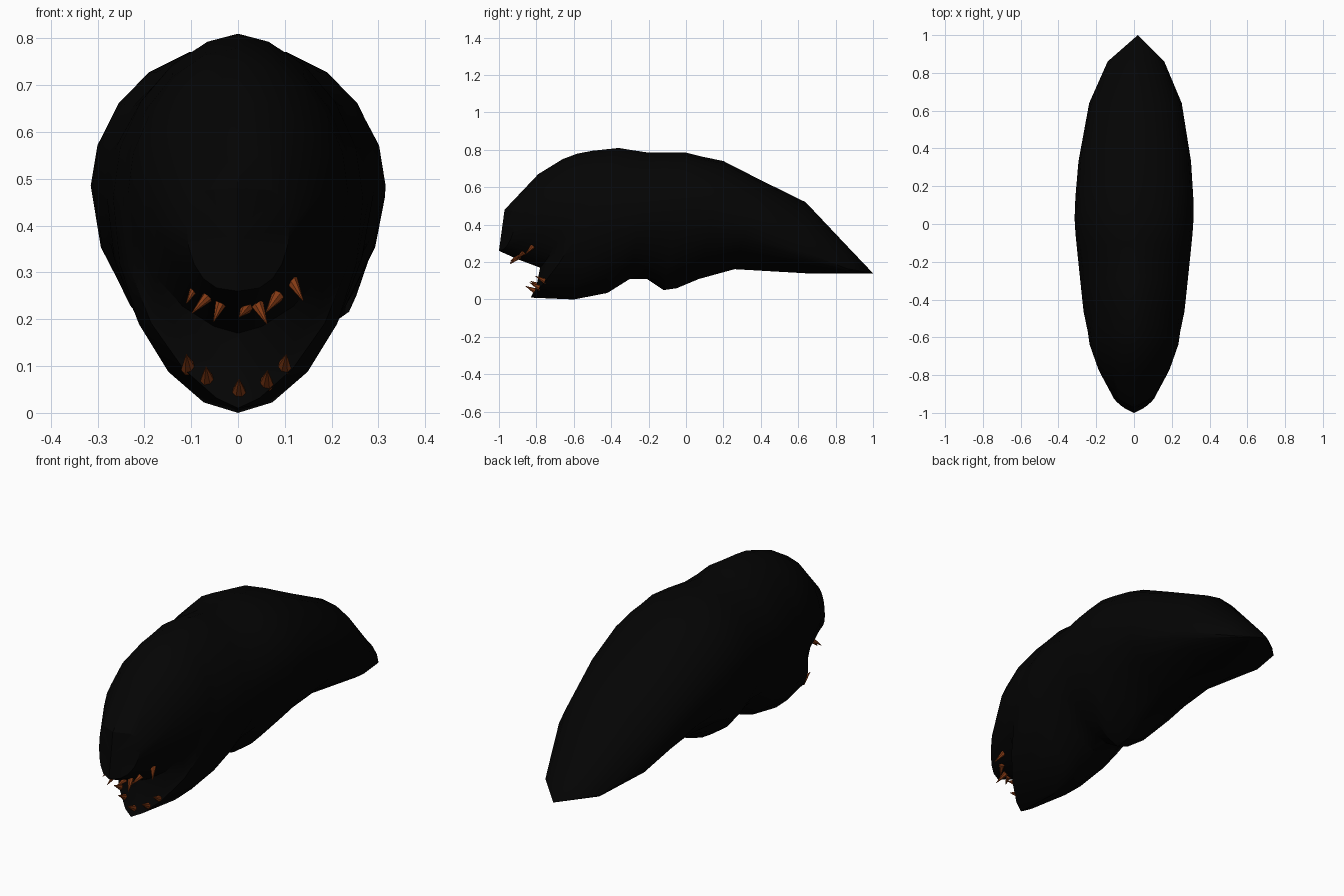
import bpy, bmesh, math
from mathutils import Vector


def material(name, rgb):
    m = bpy.data.materials.new(name)
    m.diffuse_color = (*rgb, 1)
    return m


BLACK = material("matte black", (0.0012, 0.0012, 0.0012))
RUST = material("rust brown", (0.23, 0.042, 0.007))


def finish(name, bm, mat):
    bmesh.ops.recalc_face_normals(bm, faces=bm.faces[:])
    mesh = bpy.data.meshes.new(name)
    bm.to_mesh(mesh)
    bm.free()
    mesh.materials.append(mat)
    ob = bpy.data.objects.new(name, mesh)
    bpy.context.collection.objects.link(ob)
    return ob


# Head: slanted oval stations
# (top y, bottom y, top z, widest z, bottom z, half width, upper power, lower power, bow)
STATIONS = [
    (-0.97, -1.00, 0.48, 0.40, 0.26, 0.11, 0.4, 0.75, 0.065),
    (-0.79, -0.90, 0.67, 0.48, 0.215, 0.19, 0.85, 1.35, 0.07),
    (-0.66, -0.78, 0.75, 0.47, 0.17, 0.235, 1.0, 1.3, 0.08),
    (-0.58, -0.80, 0.78, 0.46, 0.07, 0.245, 1.05, 1.4, 0.11),
    (-0.50, -0.83, 0.795, 0.45, 0.01, 0.252, 1.12, 1.45, 0.11),
    (-0.36, -0.60, 0.81, 0.46, 0.00, 0.267, 1.2, 1.1, 0),
    (-0.28, -0.42, 0.797, 0.46, 0.035, 0.28, 1.25, 1.15, 0),
    (-0.20, -0.30, 0.785, 0.47, 0.11, 0.29, 1.2, 1.3, 0),
    (-0.10, -0.21, 0.785, 0.48, 0.11, 0.30, 1.0, 1.4, 0),
    (0.00, -0.12, 0.785, 0.485, 0.05, 0.31, 0.92, 1.4, 0),
    (0.08, -0.05, 0.765, 0.485, 0.06, 0.315, 0.92, 1.45, 0),
    (0.20, 0.07, 0.74, 0.46, 0.11, 0.312, 0.95, 1.5, 0),
    (0.40, 0.26, 0.638, 0.405, 0.162, 0.298, 0.95, 1.5, 0),
    (0.64, 0.64, 0.52, 0.25, 0.14, 0.245, 1.0, 1.3, 0),
    (0.86, 0.86, 0.287, 0.165, 0.14, 0.15, 1.2, 1.0, 0),
]
N = 20
bm = bmesh.new()
rings = []
for yt, yb, zt, zm, zb, w, pu, pl, bow in STATIONS:
    ring = []
    for i in range(N):
        a = 2 * math.pi * i / N
        c, s = math.cos(a), math.sin(a)
        p = pu if s > 0 else pl
        fx = math.copysign(abs(c) ** p, c) if abs(c) > 1e-6 else 0
        z = zm + s * ((zt - zm) if s > 0 else (zm - zb))
        y = yb + (yt - yb) * (z - zb) / (zt - zb) + bow * abs(fx) ** 1.3
        ring.append(bm.verts.new((w * fx + 0.012 * max(0, y), y, z)))
    rings.append(ring)
for r, q in zip(rings, rings[1:]):
    for i in range(N):
        j = (i + 1) % N
        bm.faces.new((r[i], r[j], q[j], q[i]))
# Snout face and pointed tail
nose = bm.verts.new((0, -0.985, 0.37))
tail = bm.verts.new((0.02, 1.0, 0.14))
for i in range(N):
    j = (i + 1) % N
    bm.faces.new((nose, rings[0][i], rings[0][j]))
    bm.faces.new((tail, rings[-1][j], rings[-1][i]))
head = finish("head", bm, BLACK)
bpy.context.view_layer.objects.active = head
head.select_set(True)
bpy.ops.object.shade_smooth_by_angle(angle=math.radians(30))


# Teeth: small cones from a base point to a tip
def teeth(name, pairs, radius):
    bm = bmesh.new()
    for base, tip in pairs:
        b, t = Vector(base), Vector(tip)
        d = t - b
        made = bmesh.ops.create_cone(bm, cap_ends=True, segments=7, radius1=radius,
                                     radius2=0.001, depth=d.length)["verts"]
        bmesh.ops.rotate(bm, verts=made, matrix=d.to_track_quat('Z', 'Y').to_matrix())
        bmesh.ops.translate(bm, verts=made, vec=(b + t) / 2)
    return finish(name, bm, RUST)


teeth("upper_teeth", [
    ((-0.085, -0.82, 0.28), (-0.110, -0.86, 0.234)),
    ((-0.06, -0.87, 0.253), (-0.098, -0.91, 0.213)),
    ((-0.035, -0.89, 0.237), (-0.052, -0.94, 0.195)),
    ((0.018, -0.90, 0.225), (0.003, -0.94, 0.205)),
    ((0.042, -0.89, 0.23), (0.062, -0.94, 0.19)),
    ((0.085, -0.87, 0.25), (0.060, -0.91, 0.215)),
    ((0.114, -0.82, 0.283), (0.139, -0.86, 0.240)),
], 0.014)

# Lower teeth sit on the jaw wall, found by casting a ray from the front
bpy.context.view_layer.update()
pairs = []
for x, z in [(-0.105, 0.095), (-0.065, 0.068), (0.002, 0.042), (0.06, 0.06), (0.098, 0.095)]:
    hit, loc, *_ = head.ray_cast(Vector((x, -2, z)), Vector((0, 1, 0)))
    y = loc.y if hit else -0.74
    pairs.append(((x, y + 0.012, z), (x * 1.05, y - 0.045, z + 0.03)))
teeth("lower_teeth", pairs, 0.017)
